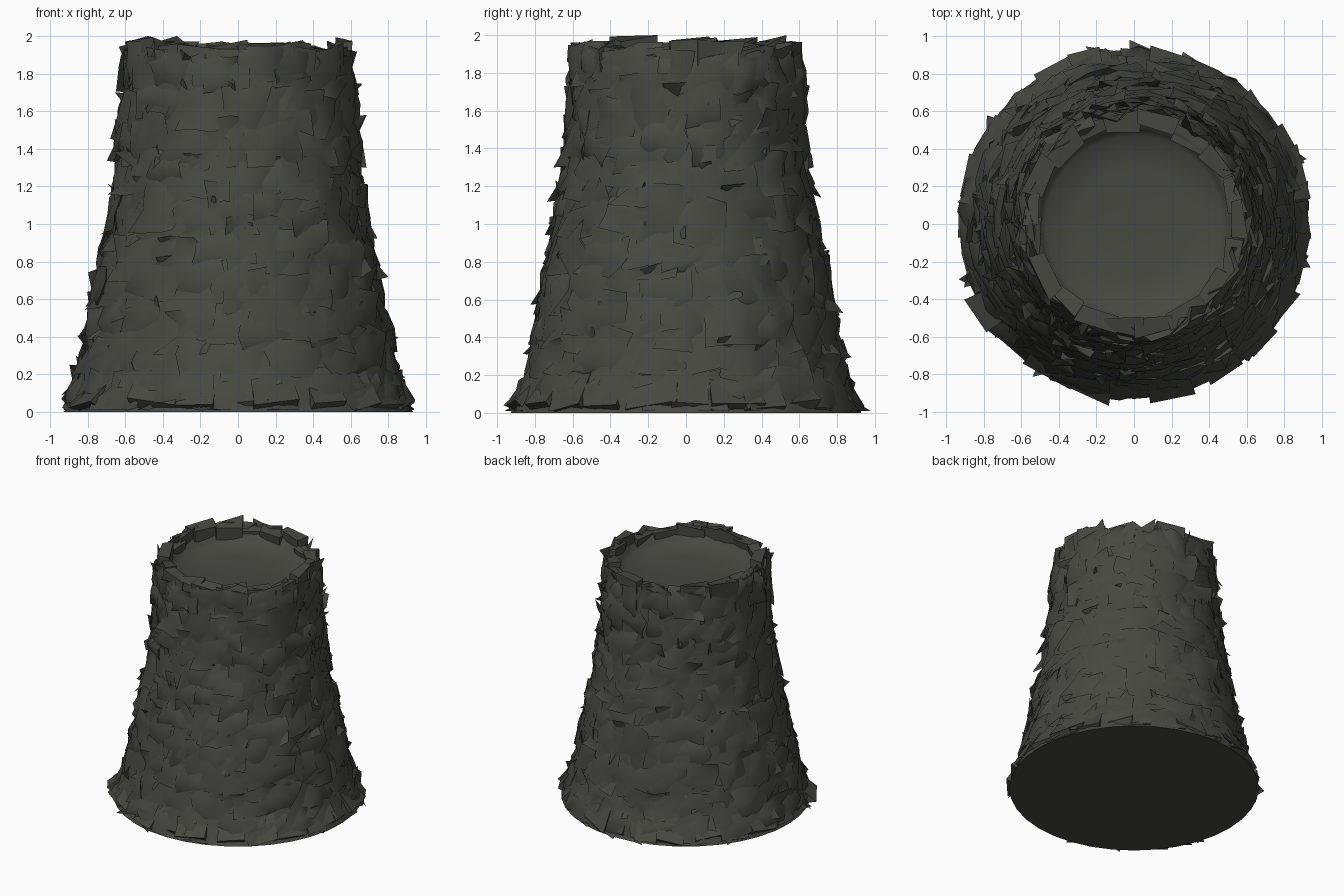
import bpy, bmesh, math, random
from mathutils import Vector

random.seed(11)
cube = bpy.data.objects.get("Cube")
if cube:
    bpy.data.objects.remove(cube, do_unlink=True)

stone_mat = bpy.data.materials.new("dark grey stone")
stone_mat.use_nodes = True
COLOUR = (0.065, 0.065, 0.055, 1)
stone_mat.diffuse_color = COLOUR
stone_mat.node_tree.nodes["Principled BSDF"].inputs["Base Color"].default_value = COLOUR

# Outer radius against height
PROFILE = [(0, .93), (.08, .92), (.2, .86), (.6, .78), (1, .7), (1.4, .645), (1.7, .625), (2, .605)]


def radius(z):
    for (z0, r0), (z1, r1) in zip(PROFILE, PROFILE[1:]):
        if z <= z1:
            return r0 + (r1 - r0) * (z - z0) / (z1 - z0)
    return PROFILE[-1][1]


def polar(r, a, z):
    return Vector((r * math.cos(a), r * math.sin(a), z))


def jit(s):
    return random.uniform(-s, s)


def finish(bm, name, angle):
    bmesh.ops.recalc_face_normals(bm, faces=bm.faces)
    mesh = bpy.data.meshes.new(name)
    bm.to_mesh(mesh)
    bm.free()
    mesh.materials.append(stone_mat)
    ob = bpy.data.objects.new(name, mesh)
    bpy.context.collection.objects.link(ob)
    bpy.ops.object.select_all(action='DESELECT')
    ob.select_set(True)
    bpy.context.view_layer.objects.active = ob
    bpy.ops.object.shade_smooth_by_angle(angle=math.radians(angle))


def add_stone(bm, a, z, da, dz):
    """Bulging shard: the middle sits proud, most of the ragged border sinks into the wall."""
    n = 4
    grid = []
    for j in range(n):
        v = j / (n - 1) - .5
        row = []
        for i in range(n):
            u = i / (n - 1) - .5
            edge = i in (0, n - 1) or j in (0, n - 1)
            corner = i in (0, n - 1) and j in (0, n - 1)
            zz = min(1.97, max(.01, z + v * dz + jit(.025)))
            lift = jit(.05) - .025 if edge else jit(.02) + .004
            if corner and random.random() < .22:
                lift = random.uniform(.02, .055)
            row.append(bm.verts.new(polar(radius(zz) + lift, a + u * da + jit(.03), zz)))
        grid.append(row)
    # The back closes to one point inside the wall
    heart = bm.verts.new(polar(radius(z) - .09, a, z))
    for j in range(n - 1):
        for i in range(n - 1):
            bm.faces.new((grid[j][i], grid[j][i + 1], grid[j + 1][i + 1], grid[j + 1][i]))
    border = grid[0] + [r[-1] for r in grid[1:]] + grid[-1][-2::-1] + [r[0] for r in grid[-2:0:-1]]
    for p, q in zip(border, border[1:] + border[:1]):
        bm.faces.new((p, q, heart))


# Courses of rough shards around the wall
bm = bmesh.new()
ROWS = 10
for row in range(ROWS):
    z = .1 + row * 1.72 / (ROWS - 1)
    count = 19 - row // 3
    step = math.tau / count
    for k in range(count):
        a = (k + .5 * (row % 2)) * step + jit(.08)
        add_stone(bm, a, z + jit(.05), step * random.uniform(1.0, 1.5), random.uniform(.2, .32))
finish(bm, "wall_stones", 75)

# Splayed shards around the foot
bm = bmesh.new()
for k in range(24):
    a = k * math.tau / 24 + jit(.06)
    out = random.uniform(.92, .975)
    half = random.uniform(.09, .16)
    low = [bm.verts.new(polar(out + jit(.025), a + s * half, random.uniform(.01, .08))) for s in (-1, 1)]
    top = [bm.verts.new(polar(.84, a + s * half, random.uniform(.14, .24))) for s in (-1, 1)]
    foot = [bm.verts.new(polar(.89, a + s * half, .002)) for s in (-1, 1)]
    bm.faces.new((low[0], low[1], top[1], top[0]))
    bm.faces.new((foot[0], foot[1], low[1], low[0]))
    bm.faces.new((top[0], top[1], foot[1], foot[0]))
    for s in (0, 1):
        bm.faces.new((low[s], top[s], foot[s]))
finish(bm, "foot_shards", 60)

# Broken rim blocks of uneven height round the mouth
bm = bmesh.new()
RIM = 19
for k in range(RIM):
    a = k * math.tau / RIM + jit(.06)
    half = math.pi / RIM * random.uniform(.95, 1.35)
    height = random.choice((1.92, 1.94, 1.95, 1.97))
    corners = []
    for zz, inner, outer in ((1.72, .53, .6), (height, .51, .6)):
        for r, s in ((inner, -1), (outer, -1), (outer, 1), (inner, 1)):
            dz = jit(.03) if zz > 1.8 else 0
            corners.append(bm.verts.new(polar(r + jit(.025), a + s * half, zz + dz)))
    b, t = corners[:4], corners[4:]
    bm.faces.new(b)
    bm.faces.new(t)
    for i in range(4):
        m = (i + 1) % 4
        bm.faces.new((b[i], b[m], t[m], t[i]))
finish(bm, "rim_blocks", 55)

# Solid core: flat underside, uneven wall and a shallow hollow in the top
bm = bmesh.new()
SIDES, BANDS = 36, 18
rings = [[bm.verts.new(polar(.93, k * math.tau / SIDES, 0)) for k in range(SIDES)]]
for band in range(BANDS):
    z = .04 + band * 1.86 / (BANDS - 1)
    rings.append([bm.verts.new(polar(radius(z) - .015 + jit(.025), (k + jit(.3)) * math.tau / SIDES,
                                     z + (jit(.03) if band else 0))) for k in range(SIDES)])
for r, z in ((.53, 1.91), (.5, 1.86), (.47, 1.83), (.3, 1.81)):
    rings.append([bm.verts.new(polar(r, k * math.tau / SIDES, z)) for k in range(SIDES)])
for lower, upper in zip(rings, rings[1:]):
    for k in range(SIDES):
        m = (k + 1) % SIDES
        bm.faces.new((lower[k], lower[m], upper[m], upper[k]))
bm.faces.new(rings[0])
bm.faces.new(rings[-1])
finish(bm, "tower_core", 75)
